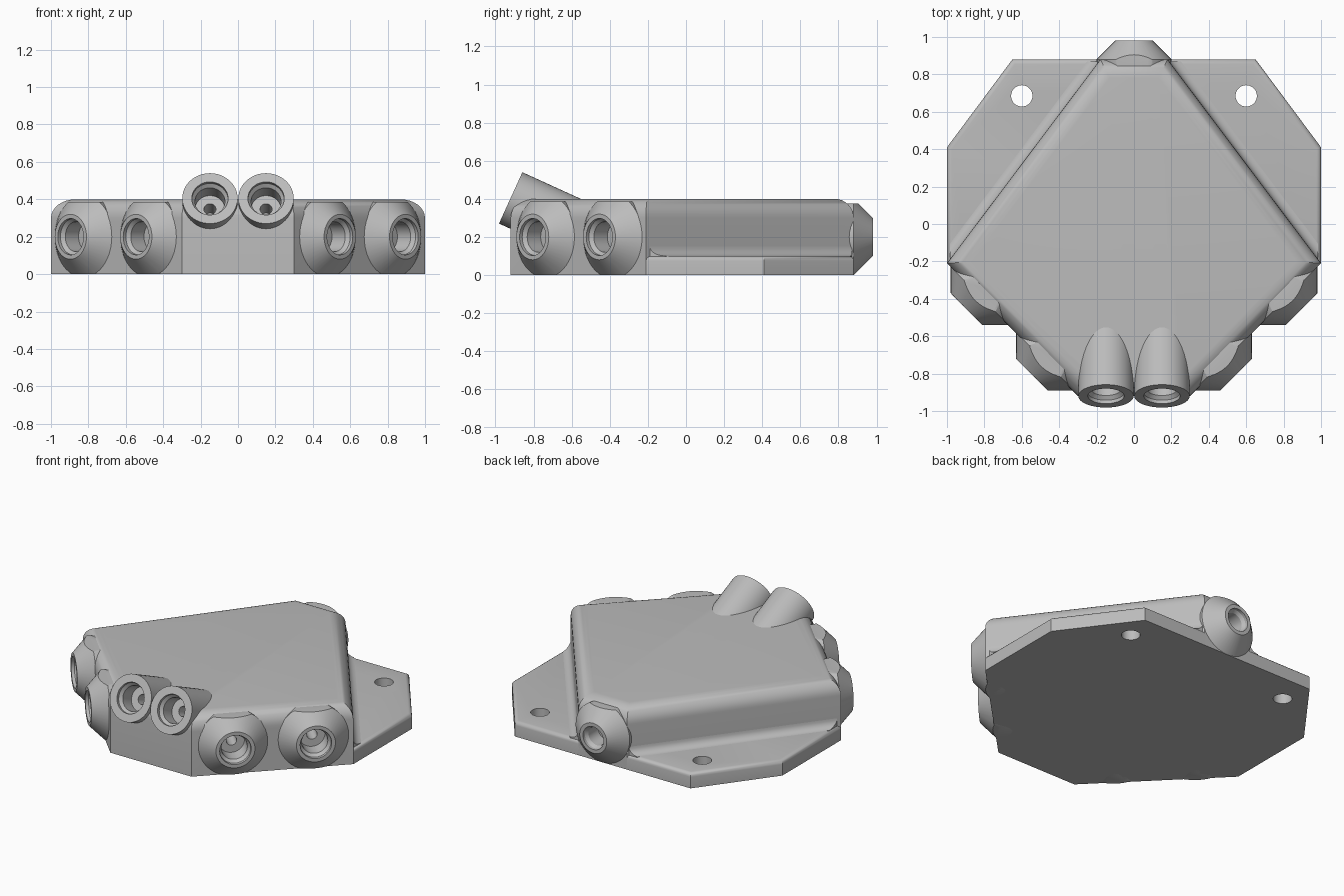
import bpy, bmesh, math
from mathutils import Vector

cube = bpy.data.objects.get("Cube")
if cube:
    bpy.data.objects.remove(cube, do_unlink=True)

grey = bpy.data.materials.new("light_grey")
grey.use_nodes = True
grey.diffuse_color = (0.5, 0.5, 0.5, 1)
grey.node_tree.nodes["Principled BSDF"].inputs["Base Color"].default_value = (0.5, 0.5, 0.5, 1)


def make_object(name, bm):
    bmesh.ops.recalc_face_normals(bm, faces=bm.faces)
    mesh = bpy.data.meshes.new(name)
    bm.to_mesh(mesh)
    bm.free()
    mesh.materials.append(grey)
    obj = bpy.data.objects.new(name, mesh)
    bpy.context.collection.objects.link(obj)
    return obj


def prism(name, half_outline, height, bevel, segments):
    """Extrude a mirrored outline and round its top edges."""
    outline = half_outline + [(-x, y) for x, y in reversed(half_outline)]
    bm = bmesh.new()
    base = bm.faces.new([bm.verts.new((x, y, 0)) for x, y in outline])
    grown = bmesh.ops.extrude_face_region(bm, geom=[base], use_keep_orig=True)["geom"]
    top = [v for v in grown if isinstance(v, bmesh.types.BMVert)]
    bmesh.ops.translate(bm, verts=top, vec=(0, 0, height))
    bmesh.ops.recalc_face_normals(bm, faces=bm.faces)
    rim = [e for e in bm.edges if all(v.co.z > height - 0.001 for v in e.verts)]
    bmesh.ops.bevel(bm, geom=rim, offset=bevel, segments=segments, profile=0.5,
                    affect='EDGES', clamp_overlap=True)
    return make_object(name, bm)


def lathe(name, profile, centre, axis, clip=None):
    """Solid of (radius, distance along axis) rings, optionally trimmed in height."""
    sides = 48
    turn = Vector(axis).to_track_quat('Z', 'Y')
    bm = bmesh.new()
    rings = []
    for r, d in profile:
        angles = [math.tau * i / sides for i in range(sides)]
        rings.append([bm.verts.new(Vector(centre) + turn @ Vector((r * math.cos(a), r * math.sin(a), d)))
                      for a in angles])
    for a, b in zip(rings, rings[1:]):
        for i in range(sides):
            j = (i + 1) % sides
            bm.faces.new((a[i], a[j], b[j], b[i]))
    bm.faces.new(rings[0])
    bm.faces.new(rings[-1])
    if clip:
        for z, up in ((0, -1), (clip, 1)):
            bmesh.ops.bisect_plane(bm, geom=bm.verts[:] + bm.edges[:] + bm.faces[:],
                                   plane_co=(0, 0, z), plane_no=(0, 0, up), clear_outer=True)
            bmesh.ops.holes_fill(bm, edges=[e for e in bm.edges if e.is_boundary], sides=0)
    return make_object(name, bm)


def cut(obj, cutters):
    for cutter in cutters:
        mod = obj.modifiers.new("drill", 'BOOLEAN')
        mod.operation, mod.solver, mod.object = 'DIFFERENCE', 'EXACT', cutter
        bpy.context.view_layer.objects.active = obj
        bpy.ops.object.modifier_apply(modifier=mod.name)


# Main housing and mounting plate
back, corner, front = (0.18, 0.88), (1.0, -0.21), (0.3, -0.92)
body = prism("body", [back, corner, front], 0.4, 0.1, 8)
plate = prism("mounting_plate", [(0.65, 0.88), (1.0, 0.41), corner, (0.9, -0.3)], 0.1, 0.025, 4)
parts = [body, plate]

# Concave fillets where the rear walls meet the plate
wall = Vector((back[1] - corner[1], corner[0] - back[0])).normalized()
reach = wall.dot(Vector(back))
radius = 0.05
for side, label in ((1, "left"), (-1, "right")):
    bm = bmesh.new()
    steps = [math.pi / 2 * i / 6 for i in range(7)]
    section = [(radius * (1 - math.cos(t)), radius * (1 - math.sin(t))) for t in steps]
    section = [(-0.02, radius)] + section + [(radius, -0.02), (-0.02, -0.02)]
    ends = [[], []]
    for d, h in section:
        c = reach + d
        ends[0].append(bm.verts.new((side * (c - wall.y * 0.87) / wall.x, 0.87, 0.1 + h)))
        ends[1].append(bm.verts.new((side * 0.985, (c - wall.x * 0.985) / wall.y, 0.1 + h)))
    n = len(section)
    for i in range(n):
        j = (i + 1) % n
        bm.faces.new((ends[0][i], ends[0][j], ends[1][j], ends[1][i]))
    bm.faces.new(ends[0])
    bm.faces.new(ends[1])
    parts.append(make_object("fillet_" + label, bm))

# Cable ports: flared bosses on the walls, tilted tubes on the front
flare = [(0.12, 0), (0.22, -0.1), (0.2, -0.2)]
rear_flare = [(0.1, 0), (0.2, -0.1), (0.19, -0.2)]
tube = [(0.148, 0), (0.148, -0.45)]
tilt = math.radians(24.5)
ports = [("rear_port", rear_flare, (0, 0.98, 0.2), (0, 1, 0), 0.375, 0.78)]
for s, label in ((1, "left"), (-1, "right")):
    diagonal = (s, -1, 0)
    ports += [
        ("outer_port_" + label, flare, (s * 0.895, -0.455, 0.2), diagonal, 0.385, 1),
        ("inner_port_" + label, flare, (s * 0.545, -0.805, 0.2), diagonal, 0.385, 1),
        ("tilted_port_" + label, tube, (s * 0.15, -0.92, 0.405),
         (0, -math.cos(tilt), math.sin(tilt)), None, 1),
    ]

drills = []
for name, profile, centre, axis, clip, size in ports:
    bore = [(0.097, 0.03), (0.097, -0.02), (0.08, -0.04), (0.08, -0.14), (0.032, -0.14), (0.032, -0.26)]
    bore = [(r * size, d) for r, d in bore]
    drill = lathe(name + "_drill", bore, centre, axis)
    drills.append(drill)
    boss = lathe(name, profile, centre, axis, clip)
    cut(boss, [drill])
    parts.append(boss)
cut(body, drills)

# Screw holes through the plate
screws = [lathe("screw_drill", [(0.057, 0.2), (0.057, -0.2)], (s * 0.6, 0.685, 0), (0, 0, 1))
          for s in (1, -1)]
cut(plate, screws)

for helper in drills + screws:
    bpy.data.objects.remove(helper, do_unlink=True)

# Smooth the curves and keep the edges crisp
bpy.ops.object.select_all(action='DESELECT')
for part in parts:
    part.select_set(True)
bpy.context.view_layer.objects.active = body
bpy.ops.object.shade_smooth_by_angle(angle=math.radians(30))
